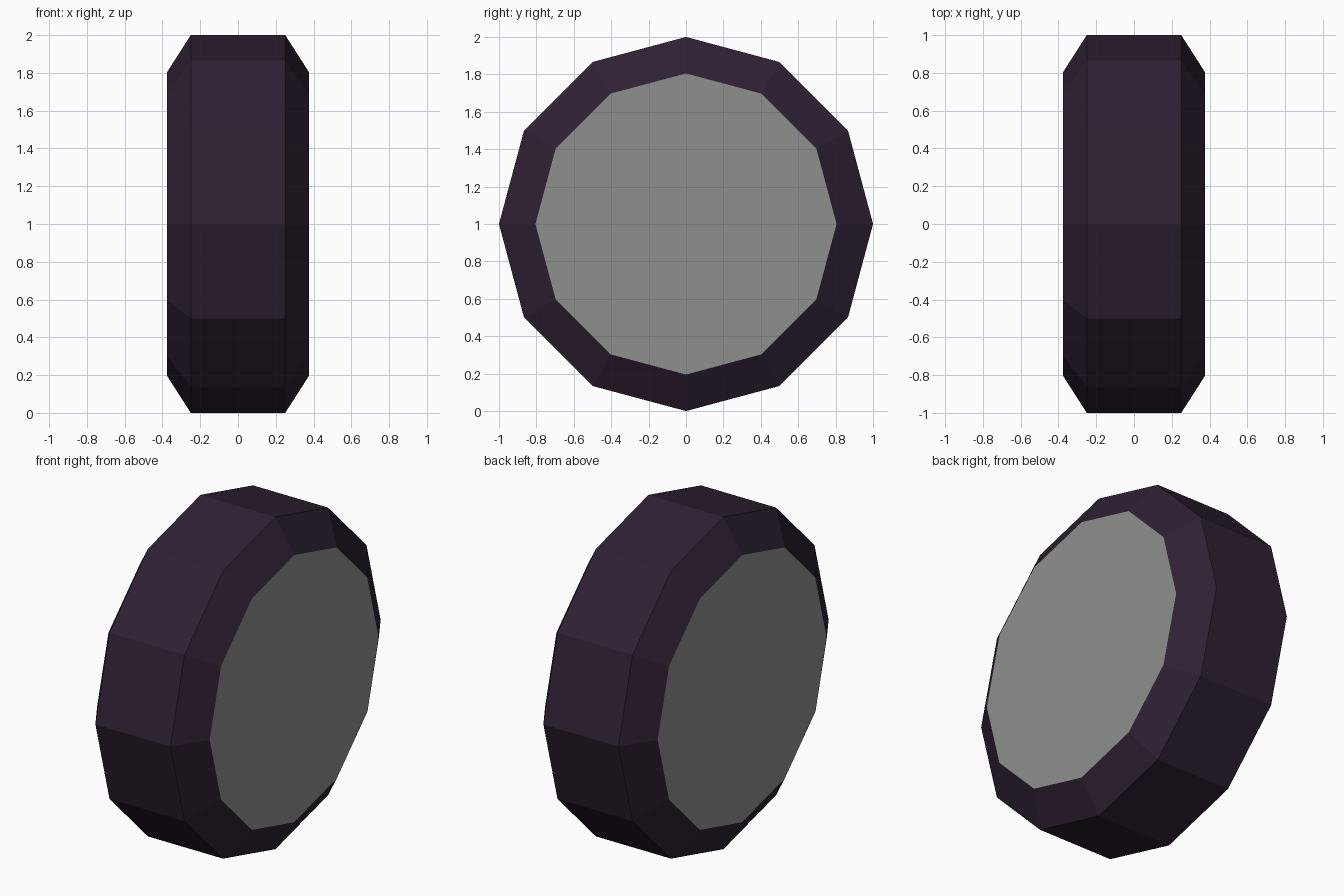
import bpy, bmesh
from math import sin, cos, pi

if "Cube" in bpy.data.objects:
    bpy.data.objects.remove(bpy.data.objects["Cube"])

SIDES = 12


def material(name, color):
    m = bpy.data.materials.new(name)
    m.diffuse_color = (*color, 1)
    m.use_nodes = True
    m.node_tree.nodes["Principled BSDF"].inputs["Base Color"].default_value = m.diffuse_color
    return m


def ring(bm, x, radius):
    """12-sided ring of vertices around the wheel axle (x axis)."""
    return [bm.verts.new((x, radius * sin(2 * pi * i / SIDES),
                          1 + radius * cos(2 * pi * i / SIDES)))
            for i in range(SIDES)]


def finish(bm, name, mat):
    me = bpy.data.meshes.new(name)
    bm.to_mesh(me)
    bm.free()
    me.materials.append(mat)
    ob = bpy.data.objects.new(name, me)
    bpy.context.collection.objects.link(ob)
    return ob


rubber = material("rubber", (0.028, 0.015, 0.033))
metal = material("metal", (0.27, 0.28, 0.27))

# Tyre: flat tread with chamfered shoulders
profile = [(-0.375, 0.805), (-0.25, 1.0), (0.25, 1.0), (0.375, 0.805)]
bm = bmesh.new()
rings = [ring(bm, x, r) for x, r in profile]
for a, b in zip(rings, rings[1:]):
    for i in range(SIDES):
        j = (i + 1) % SIDES
        bm.faces.new((a[i], a[j], b[j], b[i]))
bmesh.ops.recalc_face_normals(bm, faces=bm.faces)
finish(bm, "tyre", rubber)

# Hub discs closing both sides
for side, name in ((1, "hub_right"), (-1, "hub_left")):
    bm = bmesh.new()
    face = bm.faces.new(ring(bm, side * 0.375, 0.805))
    face.normal_update()
    if face.normal.x * side < 0:
        face.normal_flip()
    finish(bm, name, metal)
